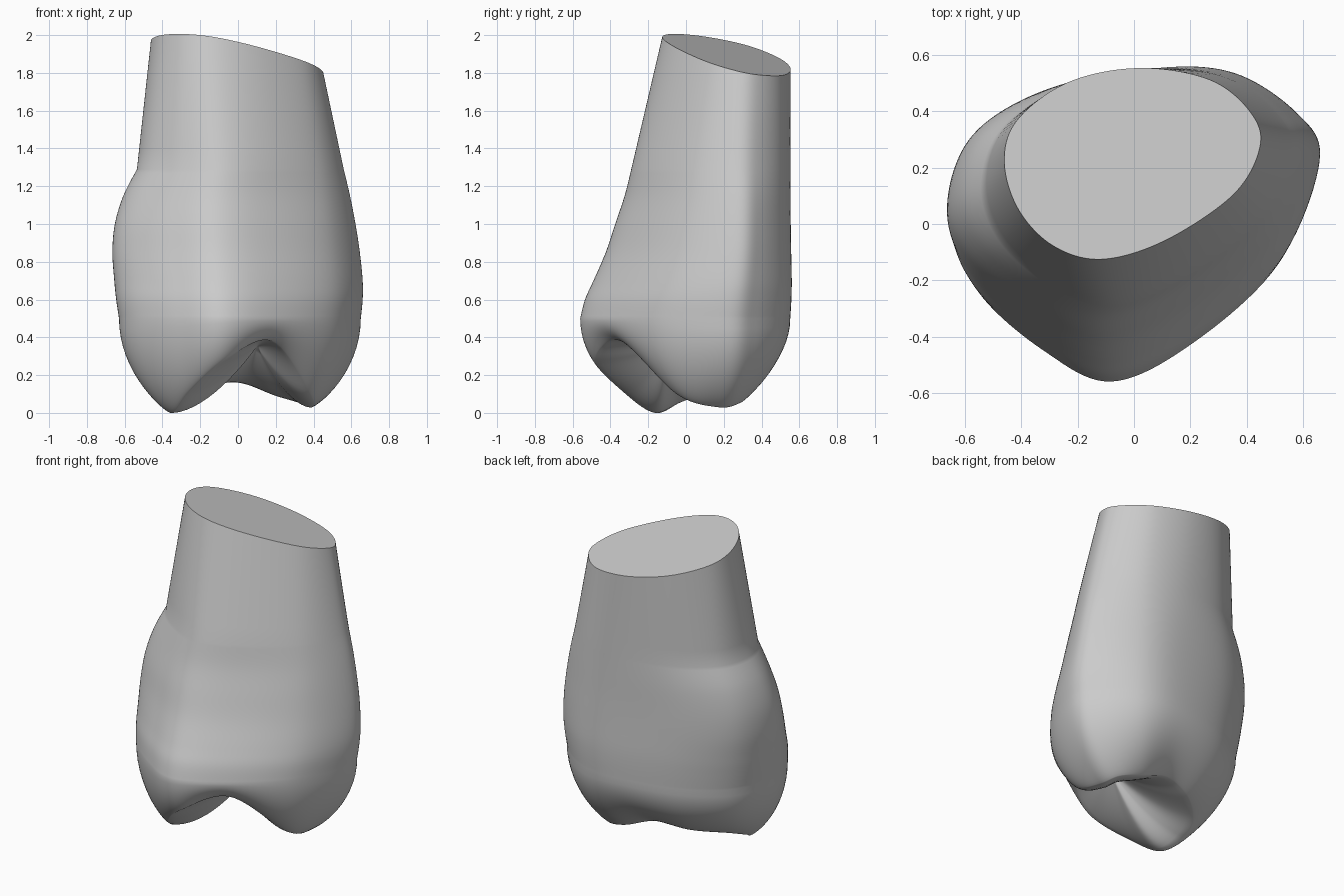
import bpy, bmesh
from math import sin, cos, pi, radians
from mathutils import Vector

cube = bpy.data.objects.get("Cube")
if cube:
    bpy.data.objects.remove(cube)

STEPS = 10  # spline samples between control points

# Matching control points around the root cut, the crown bulge and the cusp margin
ROOT = [(.455, .28), (.42, .4), (.28, .51), (.03, .553), (-.22, .505), (-.41, .37),
        (-.46, .22), (-.41, .05), (-.28, -.08), (-.1, -.125), (.13, -.05), (.37, .12)]
BULGE = [(.66, .21), (.585, .38), (.36, .535), (.08, .555), (-.3, .47), (-.57, .28),
         (-.66, -.01), (-.58, -.24), (-.34, -.45), (-.09, -.56), (.21, -.42), (.52, -.14)]
MARGIN = [(.39, .17, .03), (.34, .28, .05), (.2, .32, .09), (0, .3, .16),
          (-.2, .24, .135), (-.36, .1, .105), (-.4, -.03, .055), (-.345, -.165, 0),
          (-.26, -.33, .11), (-.07, -.48, .28), (.18, -.34, .38), (.38, -.05, .1)]
# Height, left, right, front and back limits, and blend from root to bulge outline
TOP = (2.1, -.447, .388, -.1, .555, -.1)
CROWN = [(1.29, -.535, .56, -.29, .555, .55), (1.15, -.607, .593, -.325, .555, .75),
         (1, -.652, .622, -.375, .555, .92), (.85, -.665, .645, -.425, .557, 1),
         (.7, -.655, .66, -.49, .56, 1), (.6, -.645, .66, -.535, .558, 1),
         (.5, -.63, .65, -.56, .552, 1)]
FOSSA = Vector((.1, -.1, .35))


def spline(a, b, c, d, t):
    """Catmull-Rom point between b and c."""
    return .5 * (2 * b + (c - a) * t + (2 * a - 5 * b + 4 * c - d) * t ** 2
                 + (3 * b - a - 3 * c + d) * t ** 3)


def smooth_loop(points):
    pts = [Vector(p) for p in points]
    n = len(pts)
    return [spline(*[pts[(i + k) % n] for k in (-1, 0, 1, 2)], s / STEPS)
            for i in range(n) for s in range(STEPS)]


def unit_loop(points):
    """Scale a loop to the unit square."""
    loop = smooth_loop(points)
    lo = [min(p[k] for p in loop) for k in (0, 1)]
    hi = [max(p[k] for p in loop) for k in (0, 1)]
    return [Vector([(p[k] - lo[k]) / (hi[k] - lo[k]) for k in (0, 1)]) for p in loop]


root, bulge, margin = unit_loop(ROOT), unit_loop(BULGE), smooth_loop(MARGIN)


def section(z, left, right, front, back, blend):
    return [Vector((left + (right - left) * p.x, front + (back - front) * p.y, z))
            for p in (a.lerp(b, blend) for a, b in zip(root, bulge))]


# Straight root
rings = []
for s in range(8):
    rings.append(section(*[a + (b - a) * s / 8 for a, b in zip(TOP, CROWN[0])]))

# Swelling upper crown
knots = [Vector(c) for c in [CROWN[0], *CROWN, CROWN[-1]]]
for i in range(len(CROWN) - 1):
    for s in range(5):
        rings.append(section(*spline(*knots[i:i + 4], s / 5)))
belt = section(*CROWN[-1])
rings.append(belt)

# Rounded lower crown, from the belt down to the cusp margin
for s in range(1, 15):
    a = s / 14 * pi / 2
    spread = max(0, cos(a)) ** 1.6
    rings.append([Vector((m.x + (b.x - m.x) * spread, m.y + (b.y - m.y) * spread,
                          b.z + (m.z - b.z) * sin(a))) for b, m in zip(belt, margin)])

# Chewing surface, from the margin in to the fossa
for s in range(1, 12):
    t = s / 12
    rings.append([Vector((*m.lerp(FOSSA, t).xy, m.z + (FOSSA.z - m.z) * t ** 1.7))
                  for m in margin])

bm = bmesh.new()
loops = [[bm.verts.new(p) for p in ring] for ring in rings]
count = len(margin)
for a, b in zip(loops, loops[1:]):
    for i in range(count):
        j = (i + 1) % count
        bm.faces.new((a[i], b[i], b[j], a[j]))
tip = bm.verts.new(FOSSA)
for i in range(count):
    bm.faces.new((loops[-1][i], tip, loops[-1][(i + 1) % count]))

# Slanted flat cut across the root
cut = bmesh.ops.bisect_plane(bm, geom=bm.verts[:] + bm.edges[:] + bm.faces[:],
                             plane_co=(0, 0, 1.942), plane_no=(.165, .215, 1),
                             clear_outer=True)
rim = [e for e in cut["geom_cut"] if isinstance(e, bmesh.types.BMEdge)]
bmesh.ops.contextual_create(bm, geom=rim)
bmesh.ops.recalc_face_normals(bm, faces=bm.faces)

mesh = bpy.data.meshes.new("tooth")
bm.to_mesh(mesh)
bm.free()
tooth = bpy.data.objects.new("tooth", mesh)
bpy.context.collection.objects.link(tooth)

# Plain grey material
grey = bpy.data.materials.new("plain_grey")
grey.use_nodes = True
colour = (.6, .6, .6, 1)
grey.diffuse_color = colour
grey.node_tree.nodes["Principled BSDF"].inputs["Base Color"].default_value = colour
mesh.materials.append(grey)

bpy.ops.object.select_all(action="DESELECT")
tooth.select_set(True)
bpy.context.view_layer.objects.active = tooth
bpy.ops.object.shade_smooth_by_angle(angle=radians(40))
